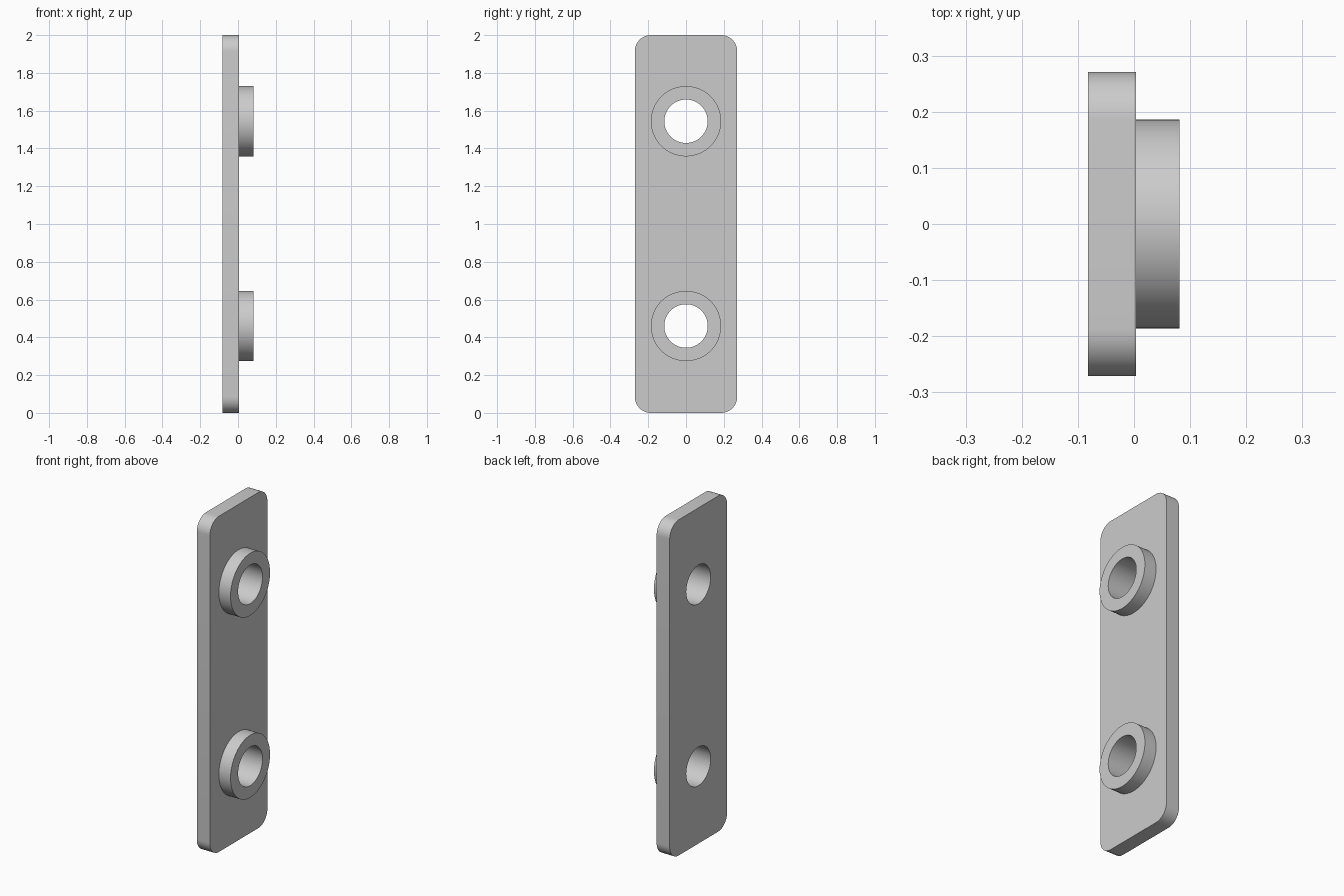
import bpy
import bmesh
from math import cos, sin, pi, radians

cube = bpy.data.objects.get("Cube")
if cube:
    bpy.data.objects.remove(cube, do_unlink=True)

# Plate and boss dimensions
BACK, FACE, TIP = -0.082, 0.004, 0.081
HALF_WIDTH, HEIGHT, CORNER = 0.271, 2.0, 0.085
HOLE_RADIUS, BOSS_RADIUS = 0.115, 0.186
HOLE_HEIGHTS = {"lower": 0.46, "upper": 1.544}

grey = bpy.data.materials.new("light_grey")
grey.use_nodes = True
colour = (0.6, 0.6, 0.6, 1)
grey.diffuse_color = colour
grey.node_tree.nodes["Principled BSDF"].inputs["Base Color"].default_value = colour


def arc(y, z, radius, start, sweep, steps):
    """Points (y, z) along an arc, end point included."""
    angles = [start + sweep * i / steps for i in range(steps + 1)]
    return [(y + radius * cos(a), z + radius * sin(a)) for a in angles]


def circle(z, radius):
    return arc(0, z, radius, 0, 2 * pi, 64)[:-1]


def rounded_outline():
    y, low, high = HALF_WIDTH - CORNER, CORNER, HEIGHT - CORNER
    corners = [(y, high), (-y, high), (-y, low), (y, low)]
    return [p for i, (cy, cz) in enumerate(corners)
            for p in arc(cy, cz, CORNER, i * pi / 2, pi / 2, 12)]


def slab(name, loops, x0, x1):
    """Fill an outline with holes and extrude it along x."""
    bm = bmesh.new()
    edges = []
    for loop in loops:
        verts = [bm.verts.new((x0, y, z)) for y, z in loop]
        edges += [bm.edges.new((v, verts[i - 1])) for i, v in enumerate(verts)]
    bmesh.ops.triangle_fill(bm, edges=edges, use_beauty=True, normal=(1, 0, 0))
    result = bmesh.ops.extrude_face_region(bm, geom=bm.faces[:], use_keep_orig=True)
    moved = [v for v in result["geom"] if isinstance(v, bmesh.types.BMVert)]
    bmesh.ops.translate(bm, verts=moved, vec=(x1 - x0, 0, 0))
    bmesh.ops.recalc_face_normals(bm, faces=bm.faces[:])
    mesh = bpy.data.meshes.new(name)
    bm.to_mesh(mesh)
    bm.free()
    mesh.materials.append(grey)
    obj = bpy.data.objects.new(name, mesh)
    bpy.context.collection.objects.link(obj)
    bpy.ops.object.select_all(action="DESELECT")
    obj.select_set(True)
    bpy.context.view_layer.objects.active = obj
    bpy.ops.object.shade_smooth_by_angle(angle=radians(30))
    return obj


# Rounded plate with two through holes
holes = [circle(z, HOLE_RADIUS) for z in HOLE_HEIGHTS.values()]
slab("plate", [rounded_outline()] + holes, BACK, FACE)

# Raised ring around each hole
for place, z in HOLE_HEIGHTS.items():
    slab(place + "_boss", [circle(z, BOSS_RADIUS), circle(z, HOLE_RADIUS)], FACE, TIP)
